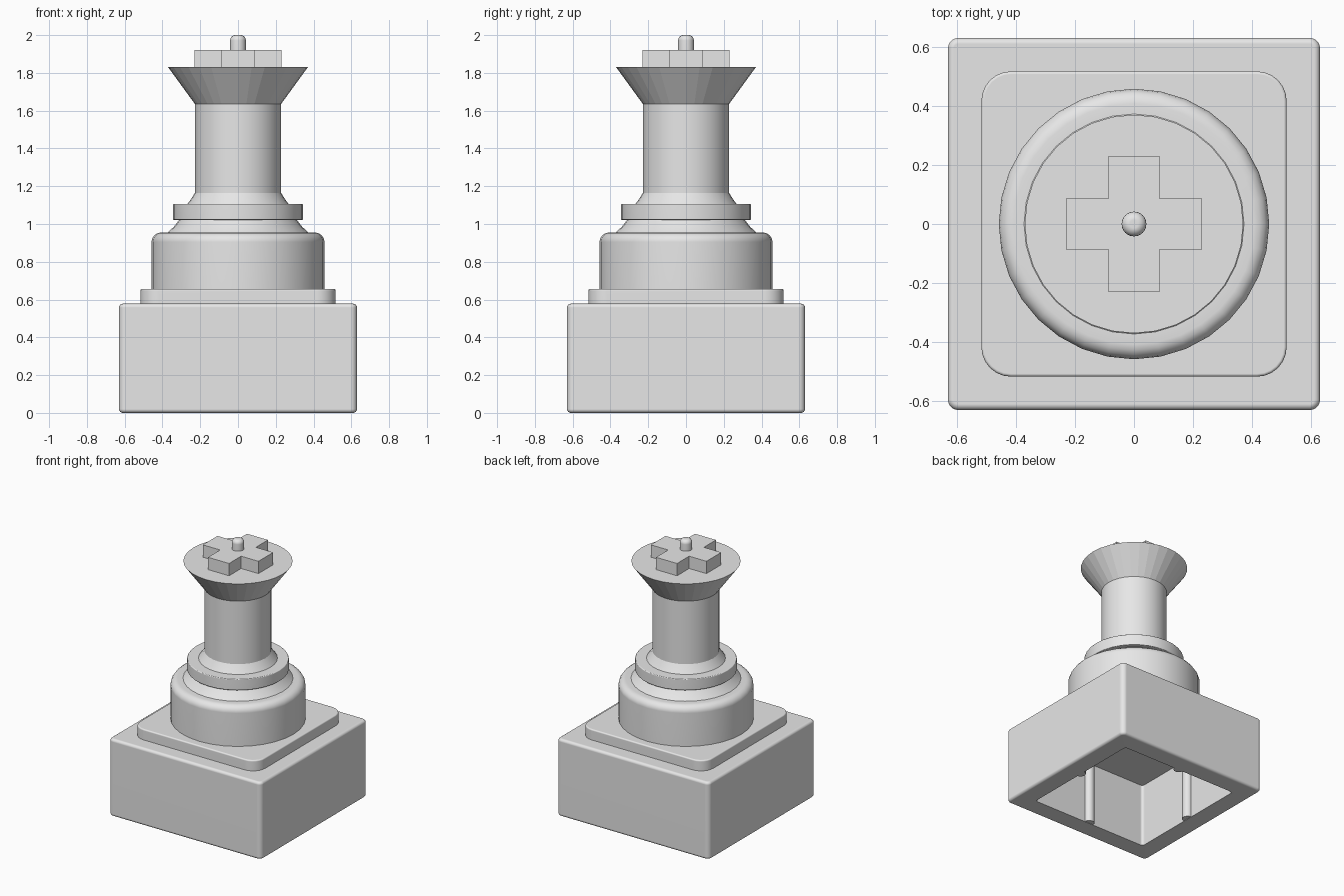
import bpy, bmesh
from math import pi, sin, cos, radians

cube = bpy.data.objects.get("Cube")
if cube:
    bpy.data.objects.remove(cube, do_unlink=True)

grey = bpy.data.materials.new("plain_grey")
grey.use_nodes = True
grey.diffuse_color = (0.8, 0.8, 0.8, 1)
grey.node_tree.nodes["Principled BSDF"].inputs["Base Color"].default_value = grey.diffuse_color


def rounded_square(half, radius, steps=6):
    """Outline of a square with rounded corners, anticlockwise."""
    c = half - radius
    points = []
    for k, (sx, sy) in enumerate(((1, 1), (-1, 1), (-1, -1), (1, -1))):
        for i in range(steps + 1):
            a = (k + i / steps) * pi / 2
            points.append((sx * c + radius * cos(a), sy * c + radius * sin(a)))
    return points


def circle(radius, steps=32):
    return [(radius * cos(2 * pi * i / steps), radius * sin(2 * pi * i / steps))
            for i in range(steps)]


def loft(name, sections, smooth=True, centre=(0, 0)):
    """Skin a stack of (outline, z) sections and cap both ends."""
    bm = bmesh.new()
    rings = [[bm.verts.new((x + centre[0], y + centre[1], z)) for x, y in outline]
             for outline, z in sections]
    n = len(rings[0])
    for low, high in zip(rings, rings[1:]):
        for i in range(n):
            j = (i + 1) % n
            bm.faces.new((low[i], low[j], high[j], high[i]))
    bm.faces.new(rings[0][::-1])
    bm.faces.new(rings[-1])
    bmesh.ops.recalc_face_normals(bm, faces=bm.faces)
    mesh = bpy.data.meshes.new(name)
    bm.to_mesh(mesh)
    bm.free()
    mesh.materials.append(grey)
    obj = bpy.data.objects.new(name, mesh)
    bpy.context.collection.objects.link(obj)
    if smooth:
        bpy.ops.object.select_all(action="DESELECT")
        obj.select_set(True)
        bpy.context.view_layer.objects.active = obj
        bpy.ops.object.shade_smooth_by_angle(angle=radians(32))
        mod = obj.modifiers.new("even_normals", "WEIGHTED_NORMAL")
        mod.keep_sharp = True
    return obj


def turned(name, profile, smooth=True, centre=(0, 0), steps=32):
    return loft(name, [(circle(r, steps), z) for r, z in profile], smooth, centre)


def edge_round(size, z, bevel, up=True, steps=4):
    """Quarter-round (size, z) pairs, ending flat at the top or bottom."""
    turns = [pi / 2 * i / steps for i in range(steps + 1)]
    if up:
        return [(size - bevel * (1 - cos(a)), z - bevel * (1 - sin(a))) for a in turns]
    return [(size - bevel * (1 - cos(a)), z + bevel * (1 - sin(a))) for a in reversed(turns)]


# Hollow box: cavity ceiling, cavity wall, rim, outer wall, top
HALF, CAVITY, CEILING = 0.63, 0.485, 0.48
box = [(rounded_square(CAVITY, 0.02), CEILING), (rounded_square(CAVITY, 0.02), 0)]
for h, z in edge_round(HALF, 0, 0.02, up=False) + edge_round(HALF, 0.578, 0.02):
    box.append((rounded_square(h, 0.035 - (HALF - h)), z))
loft("hollow_base", box)

# Ribs halfway along each cavity wall
for i, side in enumerate(("left", "back", "right", "front")):
    a = i * pi / 2
    turned("rib_" + side, [(0.037, 0.003), (0.037, CEILING + 0.01)],
           centre=(CAVITY * cos(a), CAVITY * sin(a)), steps=16)

# Rounded plate on the box
loft("plate", [(rounded_square(0.517, 0.1), 0.57)] +
     [(rounded_square(h, 0.1 - (0.517 - h)), z) for h, z in edge_round(0.517, 0.657, 0.01)])

# Turned body, collar and shaft
turned("drum", [(0.458, 0.65)] + edge_round(0.458, 0.955, 0.05) + [(0.37, 0.955)])
turned("lower_cone", [(0.378, 0.95), (0.34, 0.985), (0.305, 1.03)])
turned("collar", edge_round(0.345, 1.022, 0.006, up=False) + edge_round(0.345, 1.106, 0.006))
turned("upper_cone", [(0.272, 1.10), (0.25, 1.13), (0.226, 1.168)])
turned("shaft", [(0.228, 1.16), (0.228, 1.64)])
turned("flared_top", [(0.228, 1.635), (0.37, 1.83)], smooth=False)

# Raised cross: walk the inner and outer corners of each arm
ARM, REACH = 0.087, 0.23
outline = []
for i in range(4):
    c, s = round(cos(i * pi / 2)), round(sin(i * pi / 2))
    for x, y in ((REACH, -ARM), (REACH, ARM), (ARM, ARM)):
        outline.append((x * c - y * s, x * s + y * c))
loft("cross", [(outline, 1.825), (outline, 1.922)], smooth=False)

# Pin with a rounded tip
turned("pin", [(0.042, 1.91)] + edge_round(0.042, 2.0, 0.028), steps=24)
